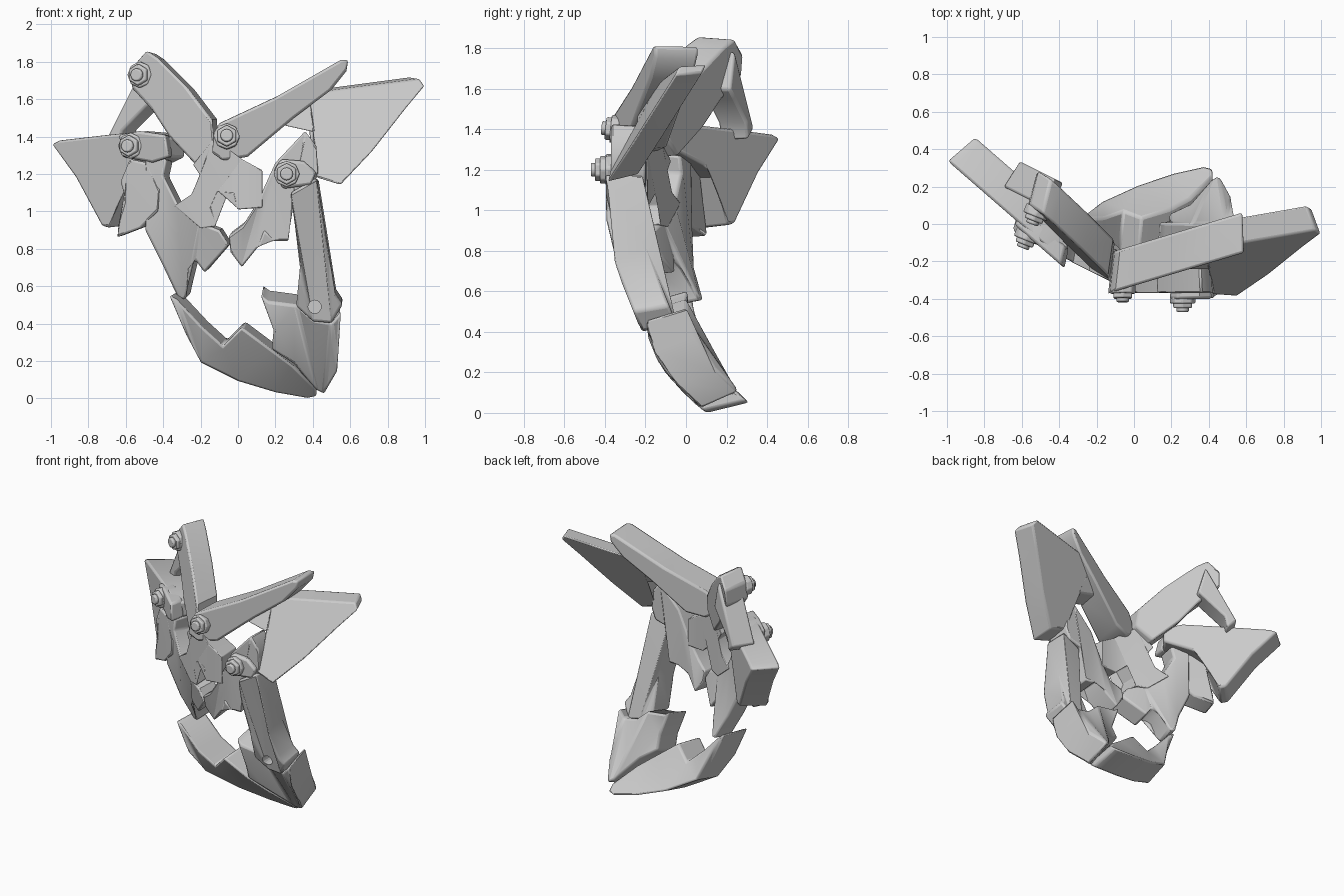
import bpy, bmesh
from mathutils import Vector

default_cube = bpy.data.objects.get("Cube")
if default_cube:
    bpy.data.objects.remove(default_cube, do_unlink=True)

grey = bpy.data.materials.new("bone grey")
grey.use_nodes = True
grey.diffuse_color = (0.6, 0.6, 0.6, 1)
grey.node_tree.nodes["Principled BSDF"].inputs["Base Color"].default_value = grey.diffuse_color


# Depth rules: how far back the front surface lies at each x and z
def face_depth(x, z):
    return -.37 + max(-x, 0) / 2 + .7 * max(1 - z, 0) ** 2


def right_ear_depth(x, z):
    return -.53 - .87 * x


def ear_mount_depth(x, z):
    return right_ear_depth(x, z) - .03


def arch_depth(x, z):
    return -.6 - .8 * x + z / 7


def strut_depth(x, z):
    return -.15 - x / 2


def horn_depth(x, z):
    return -.33 + .3 * x


def left_ear_depth(x, z):
    return -1.07 + x / 10 + .55 * z


def cheek_mount_depth(x, z):
    return face_depth(x, z) - .03


def cheek_bar_depth(x, z):
    return -.4 + .4 * max(.85 - z, 0)


def jaw_depth(x, z):
    return .1 - 1.3 * z + 1.4 * z * z


def finish(obj, bevel_width):
    """Shared material, worn edges and smooth shading."""
    obj.data.materials.append(grey)
    bevel = obj.modifiers.new("worn edges", 'BEVEL')
    bevel.width = bevel_width
    bevel.segments = 2
    bevel.limit_method = 'ANGLE'
    bevel.angle_limit = .7
    bpy.ops.object.select_all(action='DESELECT')
    obj.select_set(True)
    bpy.context.view_layer.objects.active = obj
    bpy.ops.object.shade_smooth_by_angle(angle=.6)


def slab(name, depth_rule, push, outline):
    """Carved plate: an x, z outline laid on a depth rule and pushed backwards."""
    bm = bmesh.new()
    front = [bm.verts.new((x, 0, z)) for x, z in outline]
    bmesh.ops.triangulate(bm, faces=[bm.faces.new(front)])
    for vert in front:
        vert.co.y = depth_rule(vert.co.x, vert.co.z)
    centre = sum((vert.co for vert in front), Vector()) / len(front)
    back = {vert: bm.verts.new(vert.co.lerp(centre, .05) + Vector(push)) for vert in front}
    for face in list(bm.faces):
        bm.faces.new([back[vert] for vert in reversed(face.verts)])
    for start, end in zip(front, front[1:] + front[:1]):
        bm.faces.new((start, end, back[end], back[start]))
    bmesh.ops.recalc_face_normals(bm, faces=bm.faces)
    mesh = bpy.data.meshes.new(name)
    bm.to_mesh(mesh)
    bm.free()
    obj = bpy.data.objects.new(name, mesh)
    bpy.context.collection.objects.link(obj)
    finish(obj, .014)
    return obj


def cylinder(name, sides, radius, length, centre, axis):
    bpy.ops.mesh.primitive_cylinder_add(vertices=sides, radius=radius, depth=length, location=centre)
    obj = bpy.context.object
    obj.name = name
    obj.rotation_euler = axis.to_track_quat('Z', 'Y').to_euler()
    return obj


def bolt(name, x, z, depth_rule, axis):
    """Washer, hexagonal nut and bolt end, all centred on the plate surface."""
    base = Vector((x, depth_rule(x, z), z))
    for part, sides, radius, length in (("washer", 8, .07, .05),
                                        ("nut", 6, .058, .1),
                                        ("bolt_end", 16, .034, .14)):
        finish(cylinder(name + "_" + part, sides, radius, length, base, Vector(axis)), .008)


# Upper right side: bent brow arch and the strut behind it
slab("brow_arch", arch_depth, (.04, .19, 0), [
    (-.56, 1.78), (-.49, 1.86), (-.43, 1.82), (-.27, 1.66), (-.14, 1.49),
    (-.13, 1.36), (-.23, 1.25), (-.37, 1.4), (-.46, 1.54), (-.57, 1.66)])
slab("arch_strut", strut_depth, (.08, .14, 0), [
    (-.5, 1.8), (-.45, 1.6), (-.5, 1.55), (-.62, 1.43), (-.64, 1.34), (-.7, 1.4)])

# Right ear plate, its mount and hanging fang
slab("right_ear", right_ear_depth, (.13, .14, 0), [
    (-1, 1.36), (-.96, 1.38), (-.7, 1.41), (-.5, 1.43), (-.4, 1.4), (-.4, 1.29),
    (-.55, 1.22), (-.62, 1.16), (-.69, .91), (-.73, .92), (-.87, 1.18)])
slab("ear_mount", ear_mount_depth, (.03, .1, 0), [
    (-.64, 1.41), (-.53, 1.43), (-.39, 1.41), (-.37, 1.29), (-.46, 1.26), (-.62, 1.29)])
slab("ear_fang", face_depth, (.03, .14, 0), [
    (-.63, 1.16), (-.58, 1.28), (-.48, 1.26), (-.42, 1.12), (-.43, 1),
    (-.52, .91), (-.65, .86), (-.6, 1.05)])

# Face pieces around the eye and nose openings
slab("right_cheek", face_depth, (.03, .15, .01), [
    (-.5, 1.28), (-.38, 1.28), (-.4, 1.19), (-.32, 1.03), (-.2, .94), (-.1, .9),
    (-.05, .82), (-.18, .67), (-.23, .74), (-.27, .69), (-.28, .53), (-.32, .53),
    (-.4, .7), (-.5, .9), (-.42, 1.08)])
slab("nose_bridge", face_depth, (0, .18, 0), [
    (-.24, 1.25), (-.13, 1.39), (.02, 1.28), (.13, 1.22), (.13, 1.02), (0, 1.01),
    (-.02, 1.1), (-.11, 1.11), (-.15, 1.02), (-.12, .92), (-.2, .91), (-.34, 1.03),
    (-.25, 1.09), (-.2, 1.19)])
slab("left_cheek", face_depth, (0, .17, .01), [
    (.2, 1.26), (.36, 1.43), (.42, 1.35), (.43, 1.2), (.4, 1.13), (.29, 1.1),
    (.27, .84), (.2, .84), (.14, .9), (.1, .8), (.02, .7), (-.04, .78),
    (-.05, .87), (.03, .93), (.1, 1.04)])
slab("cheek_mount", cheek_mount_depth, (0, .08, 0), [
    (.19, 1.22), (.23, 1.28), (.35, 1.27), (.42, 1.21), (.39, 1.14), (.24, 1.12)])

# Swept horn and left ear
slab("left_horn", horn_depth, (.01, .22, .01), [
    (-.13, 1.42), (-.1, 1.47), (.2, 1.61), (.55, 1.81), (.59, 1.81), (.58, 1.75),
    (.5, 1.65), (.3, 1.5), (.05, 1.29), (-.08, 1.27), (-.14, 1.31)])
slab("left_ear", left_ear_depth, (-.03, .14, .02), [
    (.24, 1.46), (.38, 1.62), (.52, 1.65), (.97, 1.71), (1, 1.67), (.9, 1.55),
    (.72, 1.32), (.55, 1.14), (.42, 1.18), (.42, 1.42)])

# Cheek bar with a drilled hole
bar = slab("cheek_bar", cheek_bar_depth, (.01, .18, .02), [
    (.28, 1.1), (.42, 1.18), (.49, .75), (.52, .56), (.56, .5), (.5, .4),
    (.4, .41), (.31, .49), (.33, .7), (.3, .95)])
drill = cylinder("hole_cutter", 16, .035, .2, (.41, -.26, .49), Vector((0, 1, 0)))
drill.hide_render = True
drill.hide_viewport = True
drilling = bar.modifiers.new("drilled hole", 'BOOLEAN')
drilling.object = drill

# Lower jaw: left side plate and the toothed front band
slab("jaw_side", jaw_depth, (0, .2, .07), [
    (.12, .55), (.16, .52), (.31, .5), (.4, .42), (.5, .4), (.55, .46), (.54, .3),
    (.53, .14), (.46, .02), (.42, .04), (.3, .18), (.18, .26), (.19, .36)])
slab("jaw_front", jaw_depth, (.02, .22, .04), [
    (-.37, .55), (-.33, .53), (-.19, .38), (-.08, .28), (.02, .38), (.18, .26),
    (.3, .17), (.42, .05), (.42, .01), (.37, 0), (.2, .03), (0, .09),
    (-.2, .19), (-.28, .34)])

# Bolts holding the plates together
bolt("arch", -.52, 1.73, arch_depth, (-.4, -1, 0))
bolt("ear", -.57, 1.35, ear_mount_depth, (-.4, -1, 0))
bolt("horn", -.06, 1.4, horn_depth, (0, -1, .1))
bolt("cheek", .26, 1.2, cheek_mount_depth, (0, -1, 0))
